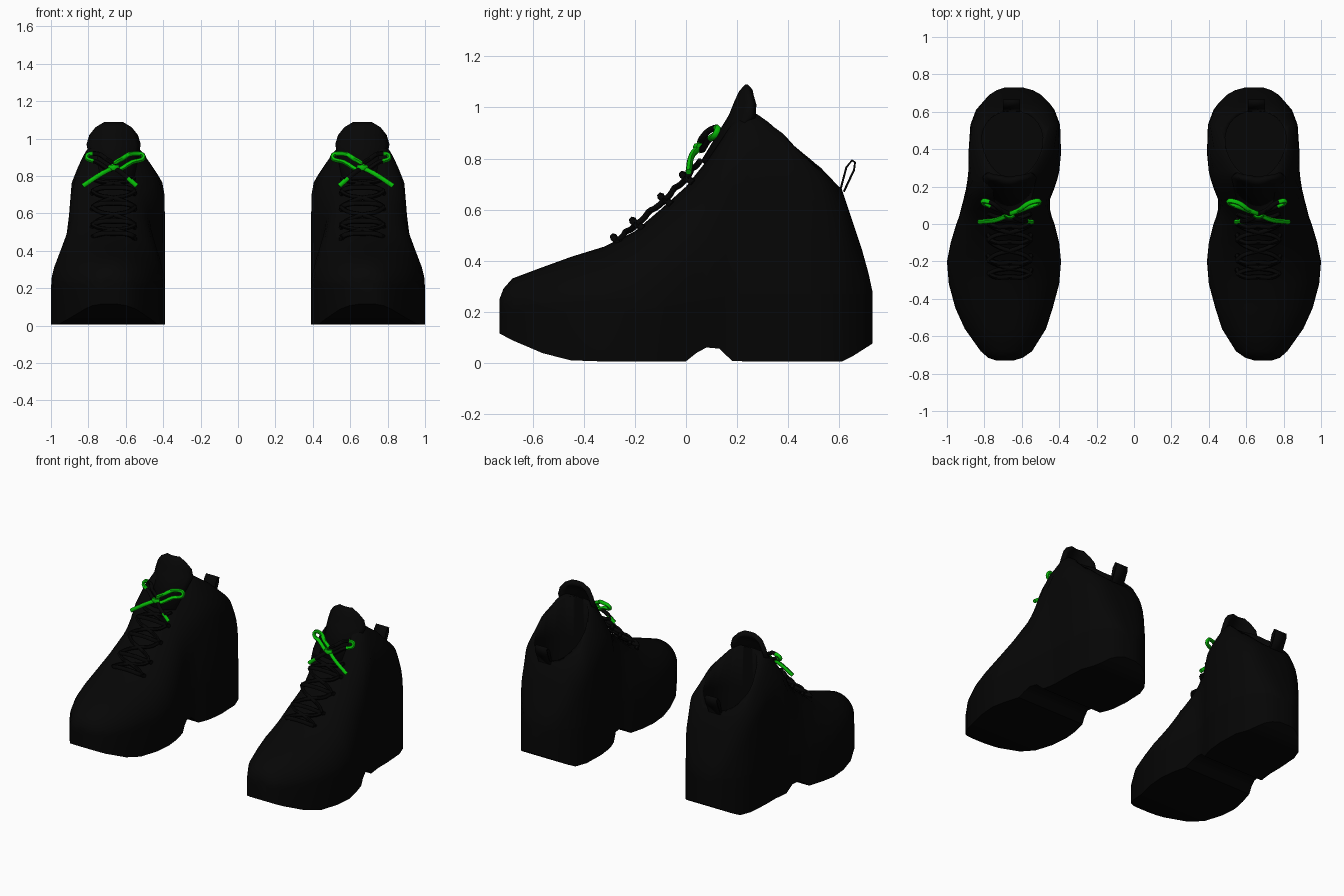
import bpy, bmesh, math
from mathutils import Vector

if "Cube" in bpy.data.objects:
    bpy.data.objects.remove(bpy.data.objects["Cube"])


def material(name, v):
    m = bpy.data.materials.new(name)
    m.diffuse_color = (v, v, v, 1)
    return m


UPPER = material("black_upper", 0.0018)
SOLE = material("black_sole", 0.0015)
LACE = material("black_lace", 0.0014)
GREEN = material("green_lace", 0.002)
GREEN.diffuse_color[1] = 0.52
CX = 0.665  # middle of one boot


def add_object(name, mesh, mats, angle=35):
    ob = bpy.data.objects.new(name, mesh)
    bpy.context.collection.objects.link(ob)
    for m in mats:
        mesh.materials.append(m)
    bpy.ops.object.select_all(action='DESELECT')
    ob.select_set(True)
    bpy.context.view_layer.objects.active = ob
    bpy.ops.object.shade_smooth_by_angle(angle=math.radians(angle))
    return ob


def mirror(ob):
    ob.modifiers.new("pair", 'MIRROR').use_mirror_merge = False


def thicken(ob, thickness):
    m = ob.modifiers.new("thickness", 'SOLIDIFY')
    m.thickness, m.offset = thickness, 0


def loft(name, rings, mats, solid=True):
    bm = bmesh.new()
    vr = [[bm.verts.new(p) for p in r] for r in rings]
    n = len(rings[0])
    for a, b in zip(vr, vr[1:]):
        for i in range(n if solid else n - 1):
            j = (i + 1) % n
            bm.faces.new((a[i], a[j], b[j], b[i]))
    if solid:
        bm.faces.new(vr[0])
        bm.faces.new(vr[-1][::-1])
    bmesh.ops.recalc_face_normals(bm, faces=bm.faces)
    me = bpy.data.meshes.new(name)
    bm.to_mesh(me)
    bm.free()
    return add_object(name, me, mats)


def tube(name, points, radius, mats, cyclic=False):
    cu = bpy.data.curves.new(name, 'CURVE')
    cu.dimensions = '3D'
    cu.bevel_depth, cu.bevel_resolution = radius, 1
    cu.resolution_u, cu.use_fill_caps = 5, True
    sp = cu.splines.new('BEZIER')
    sp.bezier_points.add(len(points) - 1)
    for bp, p in zip(sp.bezier_points, points):
        bp.co = p
        bp.handle_left_type = bp.handle_right_type = 'AUTO'
    sp.use_cyclic_u = cyclic
    tmp = bpy.data.objects.new(name + "_path", cu)
    bpy.context.collection.objects.link(tmp)
    bpy.context.view_layer.update()
    me = bpy.data.meshes.new_from_object(tmp.evaluated_get(
        bpy.context.evaluated_depsgraph_get()))
    bpy.data.objects.remove(tmp)
    me.materials.clear()
    ob = add_object(name, me, mats, 60)
    mirror(ob)
    return ob


def sole_bottom(y):
    # toe spring, raised waist and rounded heel
    toe = 0.11 * (max(0, -y - 0.4) / 0.33) ** 1.7
    waist = 0.055 * math.exp(-((y - 0.095) / 0.065) ** 4)
    heel = 0.07 * max(0, (y - 0.62) / 0.11)
    return 0.005 + toe + waist + heel


def section(y, xi, xo, crown):
    # arch over the sole: round at the toe, boxy around the ankle
    c, w, zb = (xi + xo) / 2, (xo - xi) / 2, sole_bottom(y)
    zs = min(0.2 + 0.07 * min(1, max(0, (y + 0.2) / 0.4)), crown - 0.04)
    p = 2.1 + 6.6 * math.exp(-((y - 0.38) / 0.2) ** 2)
    ring = [(xo, y, zb)]
    for i in range(19):
        a = math.pi * i / 18
        u = math.copysign(abs(math.cos(a)) ** (2 / p), math.cos(a))
        z = zs + (crown - zs) * max(math.sin(a), 0) ** (2 / p)
        lean = 1 - 1.7 * max(0, z - 0.755)   # collar narrows upward
        ring.append((c + w * u * lean + 0.08 * max(0, z - 0.68), y, z))
    return ring + [(xi, y, zb)]


# Boot body stations: y, inner x, outer x, crown z
stations = [
    (-0.73, 0.645, 0.735, 0.25), (-0.715, 0.595, 0.78, 0.29),
    (-0.68, 0.545, 0.82, 0.33), (-0.56, 0.47, 0.905, 0.375),
    (-0.45, 0.435, 0.955, 0.415), (-0.32, 0.40, 0.99, 0.455),
    (-0.20, 0.39, 1.00, 0.515), (-0.10, 0.40, 0.98, 0.60),
    (0.0, 0.425, 0.95, 0.69), (0.04, 0.44, 0.935, 0.74),
    (0.08, 0.45, 0.925, 0.79), (0.13, 0.45, 0.912, 0.865),
    (0.18, 0.43, 0.90, 0.94), (0.24, 0.41, 0.89, 0.985),
    (0.28, 0.40, 0.885, 0.975), (0.38, 0.39, 0.885, 0.905),
    (0.53, 0.395, 0.875, 0.765), (0.61, 0.425, 0.845, 0.68),
    (0.65, 0.455, 0.81, 0.56), (0.69, 0.495, 0.775, 0.44),
    (0.715, 0.54, 0.735, 0.35), (0.73, 0.595, 0.69, 0.28)]
body = loft("boot_body", [section(*s) for s in stations], [UPPER, SOLE])
for f in body.data.polygons:
    if (f.center.z < 0.24 and abs(f.normal.z) < 0.3) or f.normal.z < -0.4:
        f.material_index = 1

# Ankle opening, carved down into the shaft
cut_rings = []
for z, rx in [(0.25, 0.19), (0.7, 0.185), (0.98, 0.14), (1.25, 0.14)]:
    cut_rings.append([(0.65 + rx * math.cos(t * math.tau / 28),
                       0.425 + 0.18 * math.sin(t * math.tau / 28), z) for t in range(28)])
cutter = loft("opening_cutter", cut_rings, [UPPER])
cutter.hide_render = True
cutter.hide_viewport = True
cut = body.modifiers.new("opening", 'BOOLEAN')
cut.operation, cut.object, cut.solver = 'DIFFERENCE', cutter, 'EXACT'
mirror(body)

# Tongue: curved padded plate with a rounded top
rows = []
for y, z, w in [(0.07, 0.78, 0.10), (0.182, 0.965, 0.135), (0.202, 1.015, 0.12),
                (0.22, 1.055, 0.088), (0.243, 1.08, 0.042)]:
    rows.append([(CX + w * k / 5, y + 4.4 * (w * k / 5) ** 2, z) for k in range(-5, 6)])
tongue = loft("tongue", rows, [UPPER], solid=False)
thicken(tongue, 0.03)
mirror(tongue)

# Heel pull loop: a thin strap folded back on itself
strap = [(0.60, 0.66), (0.628, 0.765), (0.65, 0.793), (0.662, 0.785),
         (0.658, 0.755), (0.618, 0.67)]
pull = loft("heel_pull_loop", [[(x, y, z) for y, z in strap] for x in (0.61, 0.70)],
            [UPPER], solid=False)
thicken(pull, 0.008)
mirror(pull)

# Lacing: rounded bars up the instep with low crossings between them
eyelets = [Vector((CX, y, z)) for y, z in
           [(-0.27, 0.475), (-0.195, 0.54), (-0.085, 0.635), (0, 0.72), (0.055, 0.79)]]
H = Vector((0.115, 0, 0))
for i, (a, b) in enumerate(zip(eyelets, eyelets[1:])):
    dip, lift = Vector((0, 0.03, -0.015)), Vector((0, -0.012, 0.018))
    tube(f"lace_bar_{i}", [a - H + dip, a - H * 0.8 + lift * 0.5, a + lift,
                           a + H * 0.8 + lift * 0.5, a + H + dip], 0.014, [LACE])
    for side, s in (("left", -1), ("right", 1)):
        tube(f"lace_cross_{i}_{side}", [a - H * s, a.lerp(b, 0.25) - H * s * 0.7,
                                        a.lerp(b, 0.5) + lift * 0.3,
                                        a.lerp(b, 0.75) + H * s * 0.7, b + H * s],
             0.012, [LACE])

# Bow: knot, two loops, two tails
K = Vector((CX, 0.055, 0.845))
tube("bow_knot", [K - H * 0.2, K + Vector((0, -0.012, 0)), K + H * 0.2], 0.017, [GREEN])


def bow_part(name, pts, scale, cyclic):
    return tube(name, [K + Vector((x * scale, y, z)) for x, y, z in pts], 0.013,
                [GREEN, LACE], cyclic)


loop_pts = [(0, 0, 0), (-0.05, 0.02, 0.05), (-0.11, 0.06, 0.075),
            (-0.16, 0.065, 0.06), (-0.10, 0.035, 0.03)]
tail_pts = [(0, 0, 0), (0.06, -0.03, -0.03), (0.165, -0.045, -0.098)]
bow_part("bow_loop_inner", loop_pts, 1, True)
bow_part("bow_tail_outer", tail_pts, 1, False)
outer_loop = bow_part("bow_loop_outer", loop_pts, -0.9, True)
inner_tail = bow_part("bow_tail_inner", tail_pts, -0.75, False)
for f in outer_loop.data.polygons:      # only the loop end is green
    f.material_index = 0 if f.center.x > 0.775 else 1
for f in inner_tail.data.polygons:      # only the tip is green
    f.material_index = 0 if f.center.z < 0.785 else 1

for m in bpy.data.materials:
    if m.users and not m.is_grease_pencil:
        m.use_nodes = True
        m.node_tree.nodes["Principled BSDF"].inputs["Base Color"].default_value = m.diffuse_color
